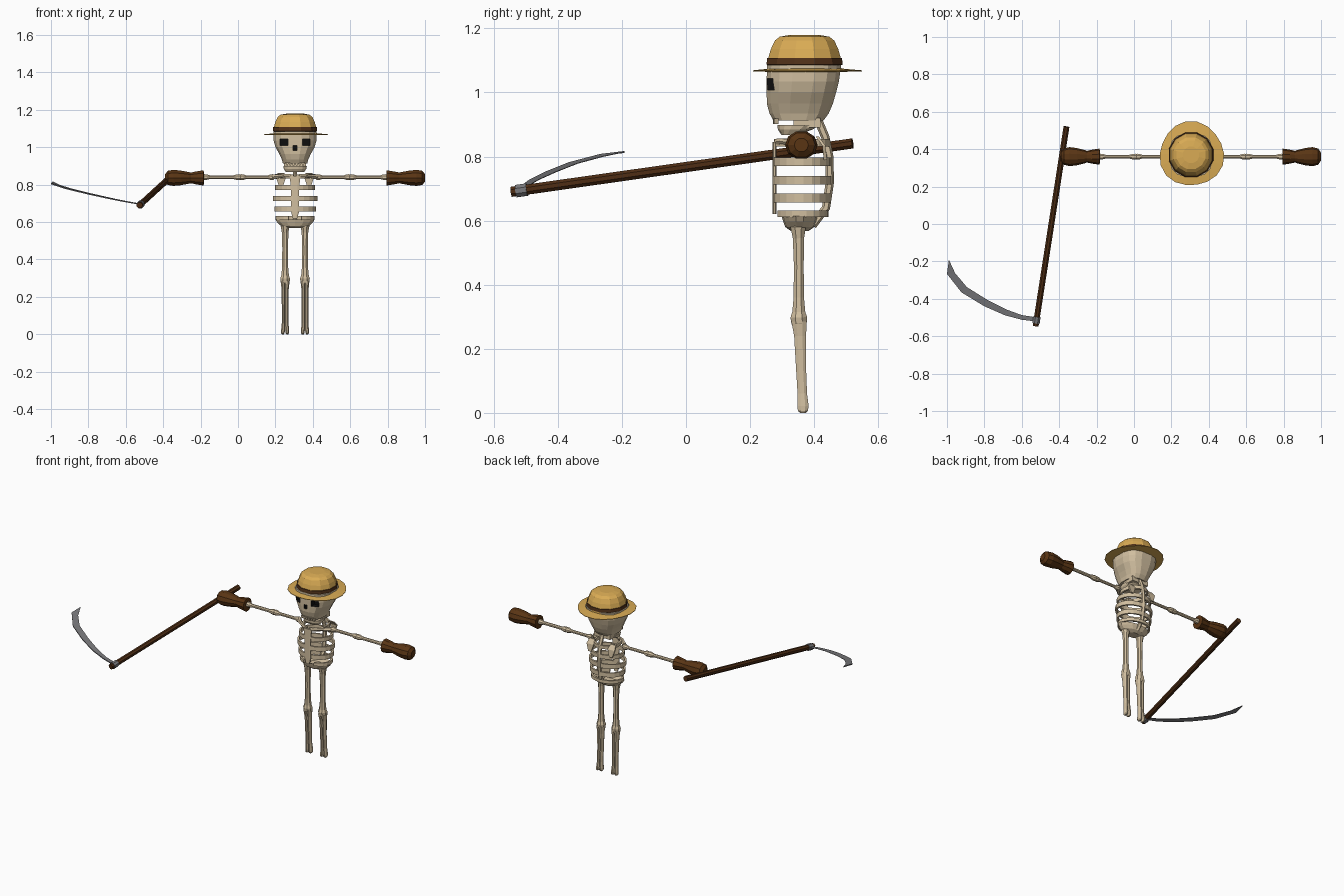
import bpy, bmesh, math
from mathutils import Vector

if "Cube" in bpy.data.objects:
    bpy.data.objects.remove(bpy.data.objects["Cube"])

CX, CY = 0.305, 0.36          # body axis


def material(name, rgb):
    m = bpy.data.materials.new(name)
    m.diffuse_color = (*rgb, 1)
    m.use_nodes = True
    m.node_tree.nodes["Principled BSDF"].inputs["Base Color"].default_value = m.diffuse_color
    return m


BONE = material("bone", (0.64, 0.52, 0.35))
STRAW = material("straw", (0.70, 0.41, 0.09))
BAND = material("hat_band", (0.085, 0.032, 0.010))
GLOVE = material("glove_leather", (0.10, 0.035, 0.007))
WOOD = material("dark_wood", (0.075, 0.026, 0.007))
STEEL = material("steel", (0.19, 0.19, 0.20))
BLACK = material("black", (0.004, 0.004, 0.004))


def loft(name, rings, mat, closed=False, cap=True):
    """Skin a list of equal-length point rings."""
    bm = bmesh.new()
    vs = [[bm.verts.new(p) for p in r] for r in rings]
    n, k = len(vs[0]), len(vs)
    for i in range(k if closed else k - 1):
        a, b = vs[i], vs[(i + 1) % k]
        for j in range(n):
            bm.faces.new((a[j], a[(j + 1) % n], b[(j + 1) % n], b[j]))
    if cap and not closed:
        bm.faces.new(vs[0])
        bm.faces.new(vs[-1])
    bmesh.ops.recalc_face_normals(bm, faces=bm.faces)
    me = bpy.data.meshes.new(name)
    bm.to_mesh(me)
    bm.free()
    me.materials.append(mat)
    ob = bpy.data.objects.new(name, me)
    bpy.context.collection.objects.link(ob)
    return ob


def oval(cx, cy, z, rx, ry, n=12, power=1.0):
    """Horizontal ring; power below 1 makes it boxier."""
    pts = []
    for i in range(n):
        a = 2 * math.pi * (i + 0.5) / n
        c, s = math.cos(a), math.sin(a)
        pts.append((cx + rx * math.copysign(abs(c) ** power, c),
                    cy + ry * math.copysign(abs(s) ** power, s), z))
    return pts


def rod(name, stations, mat, n=8):
    """Tube through (point, radius) stations."""
    pts = [Vector(p) for p, r in stations]
    rings = []
    for i, (p, r) in enumerate(stations):
        d = (pts[min(i + 1, len(pts) - 1)] - pts[max(i - 1, 0)]).normalized()
        u = d.cross(Vector((0, 1, 0) if abs(d.y) < 0.8 else (0, 0, 1))).normalized()
        v = d.cross(u)
        rings.append([pts[i] + r * (math.cos(t) * u + math.sin(t) * v)
                      for t in (2 * math.pi * (j + 0.5) / n for j in range(n))])
    return loft(name, rings, mat)


def bone(name, a, b, shaft, knob, n=8):
    """Straight bone with a swollen end at both joints."""
    a, b = Vector(a), Vector(b)
    prof = [(0, .6), (.04, 1), (.10, .9), (.2, 0), (.8, 0), (.9, .9), (.96, 1), (1, .6)]
    return rod(name, [(a.lerp(b, t), shaft + (knob - shaft) * k) for t, k in prof], BONE, n)


def box(name, x0, x1, y0, y1, z0, z1, mat):
    return loft(name, [[(x0, y0, z), (x1, y0, z), (x1, y1, z), (x0, y1, z)]
                       for z in (z0, z1)], mat)


# skull: z, front y, back y, half width
def head_rings(rows, power):
    return [oval(CX, (f + b) / 2, z, w, (b - f) / 2, 16, power) for z, f, b, w in rows]


skull = loft("skull", head_rings([
    (.912, .272, .430, .066), (.935, .259, .447, .072), (.965, .251, .460, .086),
    (1.0, .250, .470, .106), (1.035, .250, .479, .116), (1.085, .251, .486, .117)], .75), BONE)
skull.data.materials.append(BLACK)
loft("jaw", head_rings([(.868, .297, .350, .050), (.884, .286, .395, .061),
                        (.899, .284, .420, .064)], .75), BONE)
box("jaw_hinge", CX - .058, CX + .058, .335, .42, .89, .92, BONE)
for i in range(6):
    x = CX + (i - 2.5) * .017
    y = .278 + 2.2 * (x - CX) ** 2
    loft("upper_tooth", [[(x + sx * w, y + sy * .006, z) for sx, sy in
                          ((-1, -1), (1, -1), (1, 1), (-1, 1))]
                         for z, w in ((.918, .008), (.902, .004))], BONE)

# eye sockets and nose hole cut into the skull
for name, x, z, w, h, y1 in (("eye_cutter", CX - .060, 1.026, .021, .018, .290),
                             ("eye_cutter", CX + .060, 1.026, .021, .018, .290),
                             ("nose_cutter", CX, .995, .010, .013, .268)):
    cut = box(name, x - w, x + w, .2, y1, z - h, z + h, BLACK)
    cut.hide_render = True
    cut.hide_set(True)
    mod = skull.modifiers.new(name, 'BOOLEAN')
    mod.operation = 'DIFFERENCE'
    mod.solver = 'EXACT'
    mod.material_mode = 'TRANSFER'
    mod.object = cut

# straw hat
HY = .370
loft("hat_crown", [oval(CX, HY, z, r, r, 12) for r, z in
                   ((.119, 1.068), (.117, 1.108), (.109, 1.135), (.096, 1.162),
                    (.080, 1.174), (.045, 1.180))], STRAW)
loft("hat_ribbon", [oval(CX, HY, z, r, r, 12) for r, z in
                    ((.119, 1.085), (.123, 1.087), (.121, 1.107), (.112, 1.108))], BAND)


def brim_ring(r, z, wave):
    pts = []
    for i in range(18):
        a = 2 * math.pi * i / 18
        q = r + wave * math.cos(3 * a - 1.6 * math.pi)
        pts.append((CX + .003 + q * math.cos(a), HY + .004 + q * math.sin(a), z))
    return pts


loft("hat_brim", [brim_ring(.110, 1.064, 0), brim_ring(.172, 1.066, .006),
                  brim_ring(.172, 1.069, .006), brim_ring(.110, 1.075, 0)], STRAW)

# spine, breastbone
rod("spine", [((CX, y, z), .013) for y, z in
              ((.395, .585), (.437, .64), (.449, .72), (.447, .80), (.435, .86), (.408, .925))], BONE, 6)
loft("breastbone", [oval(CX, .276, z, w, .006, 8, .6) for w, z in
                    ((.012, .62), (.024, .66), (.021, .73), (.025, .80), (.030, .845))], BONE)


# ribs: flat bands sweeping from breastbone to spine
def rib(z, rx, ry, h, gap, side):
    rings = []
    for i in range(11):
        a = -math.pi / 2 + gap + (math.pi - gap) * i / 10
        rings.append([(CX + side * (rx + o) * math.cos(a), CY + .002 + (ry + o) * math.sin(a), z + e)
                      for o, e in ((0, -h), (0, h), (-.011, h), (-.011, -h))])
    loft("rib", rings, BONE)


for s in (-1, 1):
    for z, rx, ry, h, gap in ((.843, .080, .088, .011, .1), (.784, .106, .091, .013, .1),
                              (.726, .119, .092, .014, .1), (.670, .111, .090, .014, .1),
                              (.621, .104, .082, .010, .35)):
        rib(z, rx, ry, h, gap, s)

    # collar bone and shoulder blade
    rod("collar_bone", [((CX + s * .02, .285, .845), .012), ((CX + s * .06, .30, .848), .009),
                        ((CX + s * .112, .35, .842), .015)], BONE, 6)
    loft("shoulder_blade", [[(CX + s * (.075 + u * w), y + v * .005, z) for u, v in
                             ((-1, -1), (1, -1), (1, 1), (-1, 1))]
                            for w, y, z in ((.010, .435, .79), (.025, .430, .835), (.018, .410, .862))], BONE)

    # arm
    bone("upper_arm", (CX + s * .112, CY, .840), (CX + s * .295, CY, .840), .0095, .017)
    bone("forearm", (CX + s * .290, CY, .840), (CX + s * .495, CY, .840), .0105, .017)

    # glove: distance from body axis, radius in y, radius in z
    loft("glove", [[(CX + s * d, CY + ry * math.cos(t), .836 + rz * math.sin(t))
                    for t in (2 * math.pi * j / 10 for j in range(10))]
                   for d, ry, rz in ((.488, .036, .036), (.490, .043, .043), (.530, .037, .036),
                                     (.557, .031, .030), (.566, .035, .032), (.610, .046, .041),
                                     (.650, .051, .045), (.680, .043, .040), (.694, .022, .022))], GLOVE)

    # leg: thigh, knee, paired shin bones
    lx = CX + s * .053
    rod("thigh", [((lx, y, z), r) for y, z, r in
                  ((.350, .600, .016), (.350, .580, .026), (.351, .545, .019), (.352, .46, .0165),
                   (.352, .36, .0175), (.352, .315, .022), (.352, .298, .028), (.353, .280, .026),
                   (.355, .268, .018))], BONE)
    for k in (-1, 1):
        loft("shin", [oval(lx + k * o, y, z, rx, ry, 8) for o, y, z, rx, ry in
                      ((.011, .353, .285, .014, .026), (.009, .356, .24, .011, .020),
                       (.009, .359, .14, .0095, .017), (.009, .363, .06, .0095, .016),
                       (.011, .365, .022, .0115, .019), (.012, .365, .006, .010, .017),
                       (.012, .365, 0, .006, .010))], BONE)

# pelvis basin
loft("pelvis", [oval(CX, .355, z, rx, ry, 14) for z, rx, ry in
                ((.568, .040, .028), (.580, .078, .045), (.598, .098, .052), (.614, .108, .057),
                 (.610, .092, .044), (.592, .060, .030))], BONE)

# scythe handle and collar
top, foot = Vector((-.361, .520, .841)), Vector((-.526, -.545, .690))
rod("scythe_handle", [(top, .017), (foot, .017)], WOOD)
rod("scythe_collar", [(foot.lerp(top, .014), .021), (foot.lerp(top, .046), .021)], STEEL)


# curved blade lying in a tilted plane
def on_plane(x, y, dz):
    return (x, y, .696 + .157 * (-.52 - x) + .14 * (y + .51) + dz)


blade = [(-.515, -.522, -.515, -.500), (-.60, -.512, -.60, -.487), (-.69, -.488, -.68, -.458),
         (-.80, -.440, -.785, -.405), (-.922, -.366, -.893, -.338), (-1.0, -.267, -.957, -.262),
         (-.990, -.192, -.988, -.194)]
loft("scythe_blade", [[on_plane(a, b, -.003), on_plane(c, d, -.001),
                       on_plane(c, d, .001), on_plane(a, b, .003)] for a, b, c, d in blade], STEEL)
